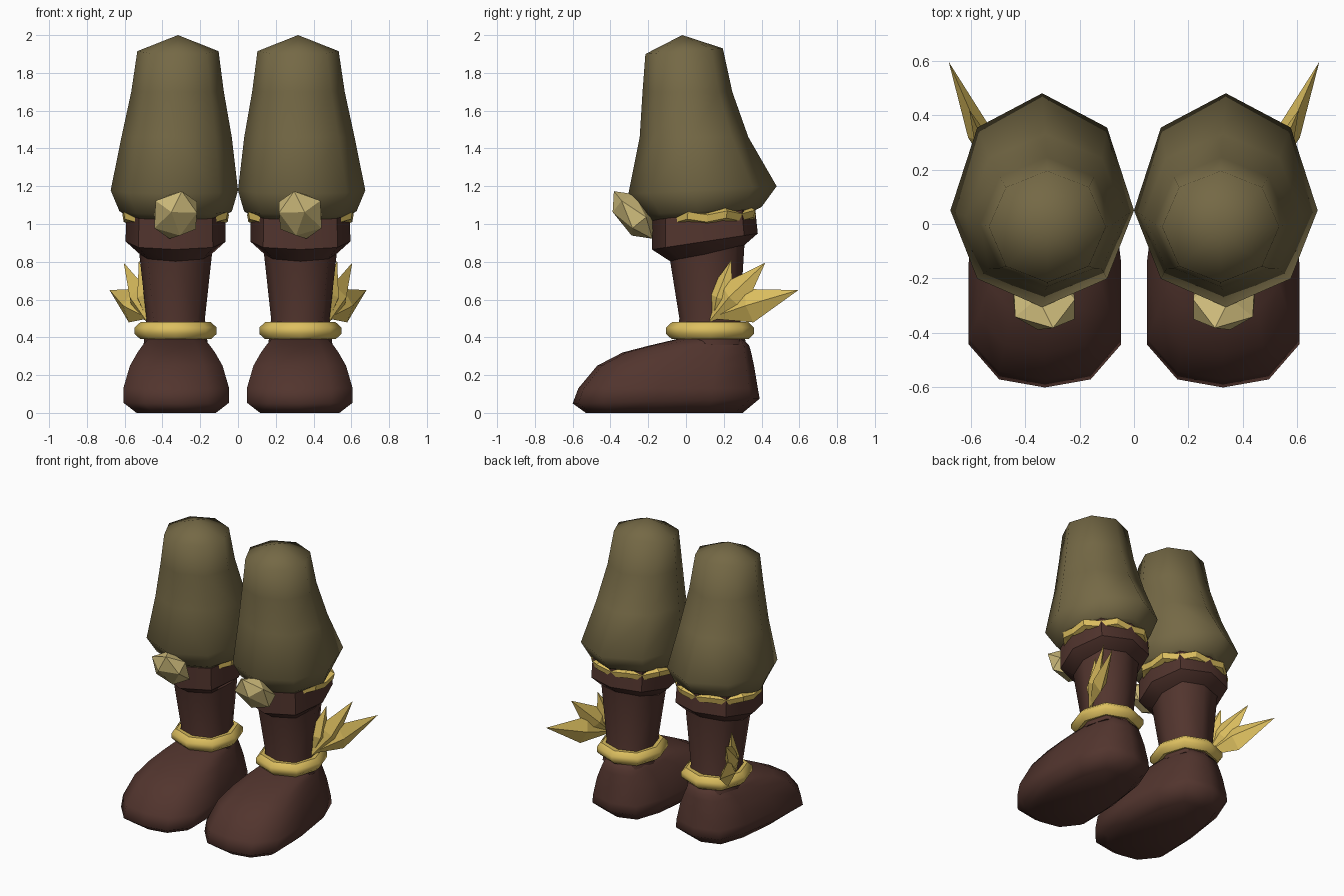
import bpy, bmesh, math
from mathutils import Vector, Matrix

if "Cube" in bpy.data.objects:
    bpy.data.objects.remove(bpy.data.objects["Cube"])

CX = 0.33  # sideways centre of each leg


def material(name, rgb):
    m = bpy.data.materials.new(name)
    m.diffuse_color = (*rgb, 1)
    m.use_nodes = True
    m.node_tree.nodes["Principled BSDF"].inputs["Base Color"].default_value = m.diffuse_color
    return m


OLIVE = material("olive cloth", (0.176, 0.140, 0.060))
BROWN = material("brown leather", (0.084, 0.035, 0.027))
GOLD = material("gold", (0.72, 0.52, 0.115))
TAN = material("pale horn", (0.62, 0.50, 0.20))


def finish(name, bm, mat, smooth=None):
    """Turn a bmesh into an object mirrored to the other leg."""
    bmesh.ops.recalc_face_normals(bm, faces=bm.faces)
    mesh = bpy.data.meshes.new(name)
    bm.to_mesh(mesh)
    bm.free()
    mesh.materials.append(mat)
    ob = bpy.data.objects.new(name, mesh)
    bpy.context.collection.objects.link(ob)
    if smooth:
        bpy.ops.object.select_all(action='DESELECT')
        ob.select_set(True)
        bpy.context.view_layer.objects.active = ob
        bpy.ops.object.shade_smooth_by_angle(angle=math.radians(smooth))
    mod = ob.modifiers.new("other_leg", 'MIRROR')
    mod.use_mirror_merge = False
    return ob


def loft(rings, caps=True, closed=False):
    """Skin a list of equal-length point rings."""
    bm = bmesh.new()
    rows = [[bm.verts.new(p) for p in r] for r in rings]
    n = len(rows[0])
    pairs = list(zip(rows, rows[1:])) + ([(rows[-1], rows[0])] if closed else [])
    for a, b in pairs:
        for i in range(n):
            j = (i + 1) % n
            bm.faces.new((a[i], a[j], b[j], b[i]))
    if caps and not closed:
        bm.faces.new(rows[0])
        bm.faces.new(rows[-1])
    return bm


def oval(zf, zb, rx, yf, yb, ym=None, n=8, cx=CX, diag=1.0):
    """Ring from front yf to back yb, tilted from height zf to zb."""
    ym = (yf + yb) / 2 if ym is None else ym
    pts = []
    for i in range(n):
        a = 2 * math.pi * i / n
        k = 1 + (diag - 1) * abs(math.sin(2 * a))
        s = math.sin(a) * k
        y = ym + s * ((yb - ym) if s > 0 else (ym - yf))
        pts.append((cx + rx * math.cos(a) * k, y, zf + (zb - zf) * (y - yf) / (yb - yf)))
    return pts


# Baggy trouser leg with a shallow pointed top
bm = loft([
    oval(1.01, 1.07, 0.255, -0.17, 0.36),
    oval(1.05, 1.09, 0.298, -0.22, 0.40, 0.06),
    oval(1.16, 1.20, 0.337, -0.305, 0.48, 0.05, cx=0.337),
    oval(1.46, 1.46, 0.292, -0.245, 0.33, 0.03, cx=0.325),
    oval(1.70, 1.70, 0.245, -0.23, 0.245, 0.0, cx=0.32),
    oval(1.90, 1.93, 0.215, -0.215, 0.195, -0.01, cx=0.318)])
bm.faces.ensure_lookup_table()
bmesh.ops.poke(bm, faces=[bm.faces[-1]])
for v in bm.verts:
    if len(v.link_edges) == 8:
        v.co = (0.318, -0.02, 2.0)
finish("trouser_leg", bm, OLIVE, 85)

# Scalloped gold trim between trousers and cuff
N = 16
rings = []
for rx, yf, yb, z in ((0.25, -0.13, 0.34, 1.0), (0.283, -0.15, 0.37, 1.012),
                      (0.29, -0.15, 0.378, 1.05), (0.25, -0.13, 0.35, 1.07)):
    wave = [(rx + d, yf - d, yb + d) for d in (-0.008, 0.008)]
    both = [oval(z, z + 0.015, *w, n=N) for w in wave]
    rings.append([(both[i % 2][i][0], both[i % 2][i][1],
                   both[i % 2][i][2] + (0.009 if i % 2 else -0.009)) for i in range(N)])
finish("scalloped_trim", loft(rings, closed=True), GOLD)

# Boot cuff and shaft
finish("boot_cuff", loft([
    oval(0.80, 0.88, 0.19, -0.08, 0.30, diag=1.06),
    oval(0.865, 0.95, 0.265, -0.18, 0.38, diag=1.05),
    oval(1.02, 1.09, 0.262, -0.18, 0.365, diag=1.05),
    oval(1.02, 1.08, 0.22, -0.14, 0.32)]), BROWN, 46)
finish("boot_shaft", loft([
    oval(0.36, 0.36, 0.17, -0.05, 0.32, diag=1.08),
    oval(0.50, 0.50, 0.155, -0.035, 0.285, diag=1.08),
    oval(0.83, 0.90, 0.195, -0.088, 0.31, diag=1.08)]), BROWN, 60)

# Boot foot: sole outline as (length fraction, width fraction)
HALF = [(0, 0), (0.03, 0.6), (0.16, 1), (0.45, 1), (0.75, 0.87), (0.95, 0.6), (1, 0)]
OUTLINE = HALF + [(u, -w) for u, w in HALF[-2:0:-1]]


def sole_ring(z, width, yf, yb, back_rise=0):
    return [(CX - 0.003 + w * width, yf + u * (yb - yf), z + back_rise * u)
            for u, w in OUTLINE]


finish("boot_foot", loft([
    sole_ring(0.0, 0.21, -0.53, 0.30),
    sole_ring(0.05, 0.28, -0.60, 0.39, 0.025),
    sole_ring(0.13, 0.28, -0.57, 0.38),
    sole_ring(0.25, 0.245, -0.47, 0.36),
    sole_ring(0.32, 0.205, -0.335, 0.345),
    sole_ring(0.355, 0.18, -0.20, 0.335),
    sole_ring(0.395, 0.145, -0.03, 0.30)]), BROWN, 80)

# Gold anklet
finish("anklet", loft([
    oval(z, z, 0.217 - d, -0.105 + d, 0.36 - d, diag=1.04)
    for d, z in ((0.08, 0.395), (0.03, 0.39), (0, 0.418),
                 (0, 0.452), (0.03, 0.48), (0.08, 0.475))], closed=True), GOLD, 46)

# Faceted knee ornament
bm = bmesh.new()
bmesh.ops.create_icosphere(
    bm, subdivisions=1, radius=1,
    matrix=Matrix.Translation((CX, -0.28, 1.048)) @ Matrix.Rotation(0.68, 4, 'X')
    @ Matrix.Rotation(-0.2, 4, 'Y') @ Matrix.Diagonal((0.138, 0.088, 0.165, 1)))
finish("knee_ornament", bm, TAN)


# Ankle wing: three faceted feathers fanned outwards
def feather(name, root, tip, at, width, thick):
    root, tip = Vector(root), Vector(tip)
    axis = (tip - root).normalized()
    out = Vector((0.9, -0.42, 0))
    side = axis.cross(out).normalized() * width
    out = axis.cross(side).normalized() * thick
    mid = root.lerp(tip, at)
    bm = bmesh.new()
    ring = [bm.verts.new(mid + d) for d in (side, out, -side, -out)]
    for end in (root, tip):
        e = bm.verts.new(end)
        for i in range(4):
            bm.faces.new((e, ring[i], ring[(i + 1) % 4]))
    finish(name, bm, GOLD)


feather("upper_feather", (0.475, 0.14, 0.48), (0.525, 0.24, 0.81), 0.40, 0.078, 0.042)
feather("middle_feather", (0.48, 0.12, 0.48), (0.605, 0.42, 0.795), 0.42, 0.095, 0.045)
feather("lower_feather", (0.475, 0.12, 0.50), (0.68, 0.595, 0.65), 0.45, 0.092, 0.045)
